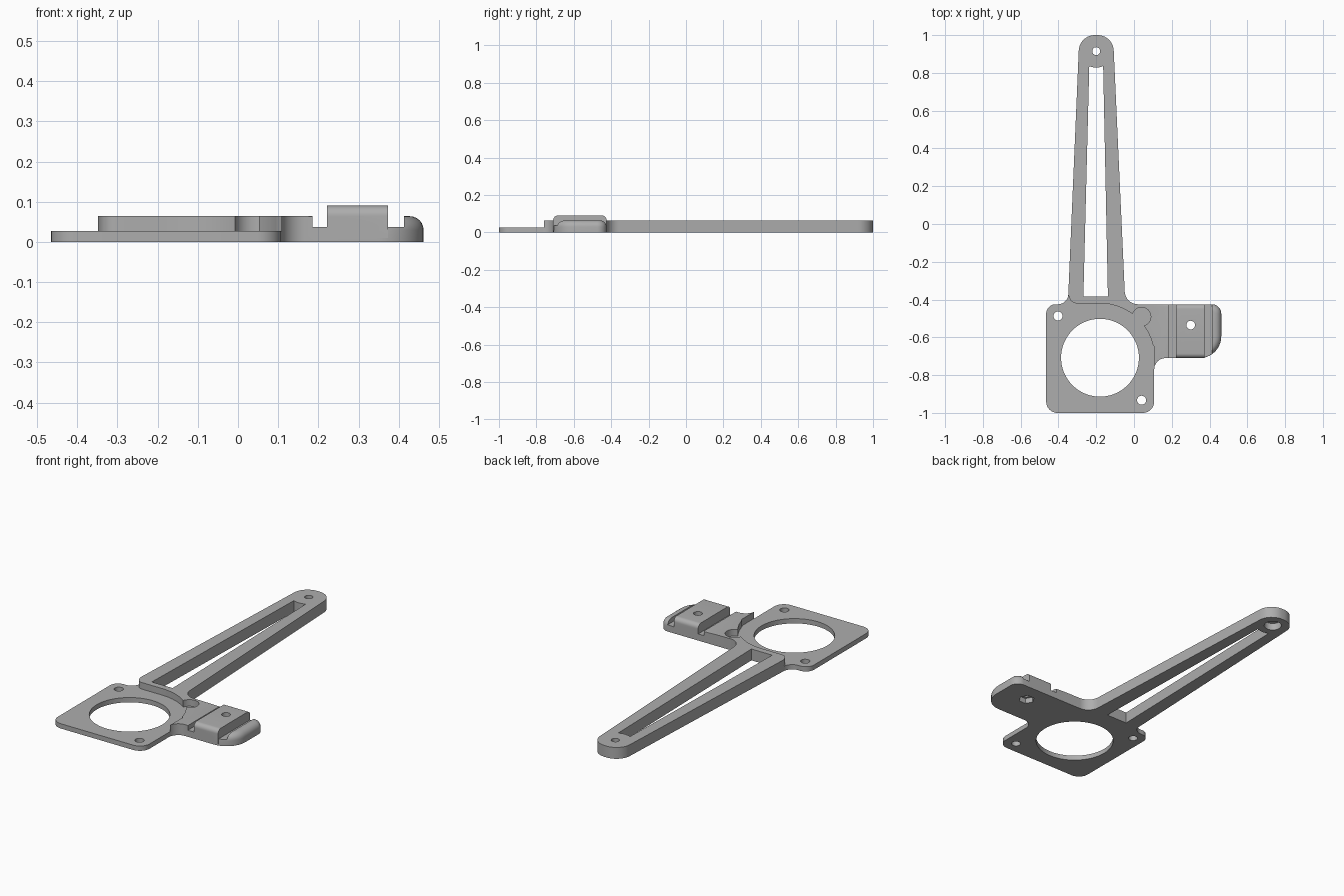
import bpy, bmesh, math
from mathutils import Vector

if "Cube" in bpy.data.objects:
    bpy.data.objects.remove(bpy.data.objects["Cube"], do_unlink=True)

grey = bpy.data.materials.new("plain grey")
grey.use_nodes = True
grey.diffuse_color = (0.42, 0.42, 0.42, 1)
grey.node_tree.nodes["Principled BSDF"].inputs["Base Color"].default_value = grey.diffuse_color


def rounded(corners, segments=10):
    """Turn (x, y, radius) corners into an outline with filleted corners."""
    points = []
    for i, (x, y, r) in enumerate(corners):
        p = Vector((x, y))
        if not r:
            points.append(p)
            continue
        a = (Vector(corners[i - 1][:2]) - p).normalized()
        b = (Vector(corners[(i + 1) % len(corners)][:2]) - p).normalized()
        half = a.angle(b) / 2
        centre = p + (a + b).normalized() * (r / math.sin(half))
        start = p + a * (r / math.tan(half)) - centre
        end = p + b * (r / math.tan(half)) - centre
        sweep = start.angle_signed(end)
        for k in range(segments + 1):
            t = -sweep * k / segments
            c, s = math.cos(t), math.sin(t)
            points.append(centre + Vector((start.x * c - start.y * s, start.x * s + start.y * c)))
    return points


def circle(x, y, r, n=40, turn=0):
    return [Vector((x + r * math.cos(turn + math.tau * i / n),
                    y + r * math.sin(turn + math.tau * i / n))) for i in range(n)]


def prism(name, outline, low, high, along_x=False, soften=None):
    """Extrude an outline along z, or a y-z profile along x."""
    def place(p, h):
        return (h, p[0], p[1]) if along_x else (p[0], p[1], h)
    bm = bmesh.new()
    bottom = [bm.verts.new(place(p, low)) for p in outline]
    top = [bm.verts.new(place(p, high)) for p in outline]
    n = len(outline)
    bm.faces.new(bottom[::-1])
    bm.faces.new(top)
    for i in range(n):
        j = (i + 1) % n
        bm.faces.new((bottom[i], bottom[j], top[j], top[i]))
    bmesh.ops.recalc_face_normals(bm, faces=bm.faces)
    if soften:
        limit, width = soften
        edges = [e for e in bm.edges if all(v.co.z > high - 1e-5 and v.co.x > limit for v in e.verts)]
        bmesh.ops.bevel(bm, geom=edges, offset=width, segments=6, profile=0.5, affect='EDGES')
    mesh = bpy.data.meshes.new(name)
    bm.to_mesh(mesh)
    bm.free()
    mesh.materials.append(grey)
    obj = bpy.data.objects.new(name, mesh)
    bpy.context.collection.objects.link(obj)
    return obj


def box(name, x0, x1, y0, y1, z0, z1):
    return prism(name, [(x0, y0), (x1, y0), (x1, y1), (x0, y1)], z0, z1)


def combine(body, tool, operation='DIFFERENCE'):
    tool.hide_render = True
    mod = body.modifiers.new(tool.name, 'BOOLEAN')
    mod.operation = operation
    mod.solver = 'EXACT'
    mod.object = tool
    bpy.context.view_layer.objects.active = body
    bpy.ops.object.modifier_apply(modifier=mod.name)
    bpy.data.objects.remove(tool, do_unlink=True)


THICK, PLATE, SLOT = 0.064, 0.027, 0.037
ring = (-0.18, -0.708)
tip = (-0.2, 0.915)

# Whole bracket: square plate, side tab and tapered arm
bracket = prism("bracket", rounded([
    (-0.465, -1, .06), (0.107, -1, .06), (0.107, -0.71, .06),
    (0.462, -0.71, .115), (0.462, -0.425, .05), (-0.046, -0.425, .07),
    (-0.111, 1, .085), (-0.289, 1, .085),
    (-0.35, -0.425, .055), (-0.465, -0.425, .05)]), 0, THICK, soften=(0.33, 0.035))

# Step down to the thin plate, following the round opening
arc = [(ring[0] + .288 * math.cos(math.radians(a)), ring[1] + .288 * math.sin(math.radians(a)), 0)
       for a in range(14, 91, 4)]
combine(bracket, prism("plate_step", rounded(
    [(-0.6, -1.1, 0), (0.108, -1.1, 0), (0.108, -0.65, 0)] + arc +
    [(-0.33, -0.42, .04), (-0.366, -0.33, 0), (-0.6, -0.33, 0)]), PLATE, 0.2))
combine(bracket, prism("screw_pocket", circle(0.04, -0.49, .049), PLATE, 0.2))

# Tapered window in the arm, hollowed at the top around the tip hole
window_top = [(tip[0] + .087 * math.cos(math.radians(a)), tip[1] + .087 * math.sin(math.radians(a)))
              for a in range(-65, -116, -5)]
combine(bracket, prism("arm_window", [(-0.268, -0.385), (-0.138, -0.385)] + window_top, -0.1, 0.2))

# Round opening and plate screw holes
combine(bracket, prism("opening", circle(*ring, .206, 72), -0.1, 0.2))
for x, y in ((-0.402, -0.487), (0.04, -0.933)):
    combine(bracket, prism("plate_hole", circle(x, y, .024, 24), -0.1, 0.2))

# Tip hole with a counterbore underneath
combine(bracket, prism("tip_hole", circle(*tip, .021, 24), -0.1, 0.2))
combine(bracket, prism("tip_counterbore", circle(*tip, .046), -0.1, 0.04))

# Tab grooves and raised clamp block with rounded ends
for x0, x1 in ((0.185, 0.222), (0.373, 0.413)):
    combine(bracket, box("tab_groove", x0, x1, -0.8, -0.3, SLOT, 0.2))
combine(bracket, prism("clamp_block", rounded(
    [(-0.71, 0.01, 0), (-0.425, 0.01, 0), (-0.425, 0.09, .025), (-0.71, 0.09, .025)], 8),
    0.222, 0.373, along_x=True), 'UNION')

# Tab hole with a nut recess underneath
combine(bracket, prism("tab_hole", circle(0.3, -0.535, .023, 24), -0.1, 0.2))
combine(bracket, prism("nut_recess", circle(0.3, -0.535, .042, 6), -0.1, 0.03))

# Smooth curved walls, keep edges sharp
bpy.ops.object.select_all(action='DESELECT')
bracket.select_set(True)
bpy.context.view_layer.objects.active = bracket
bpy.ops.object.shade_smooth_by_angle(angle=math.radians(30))
